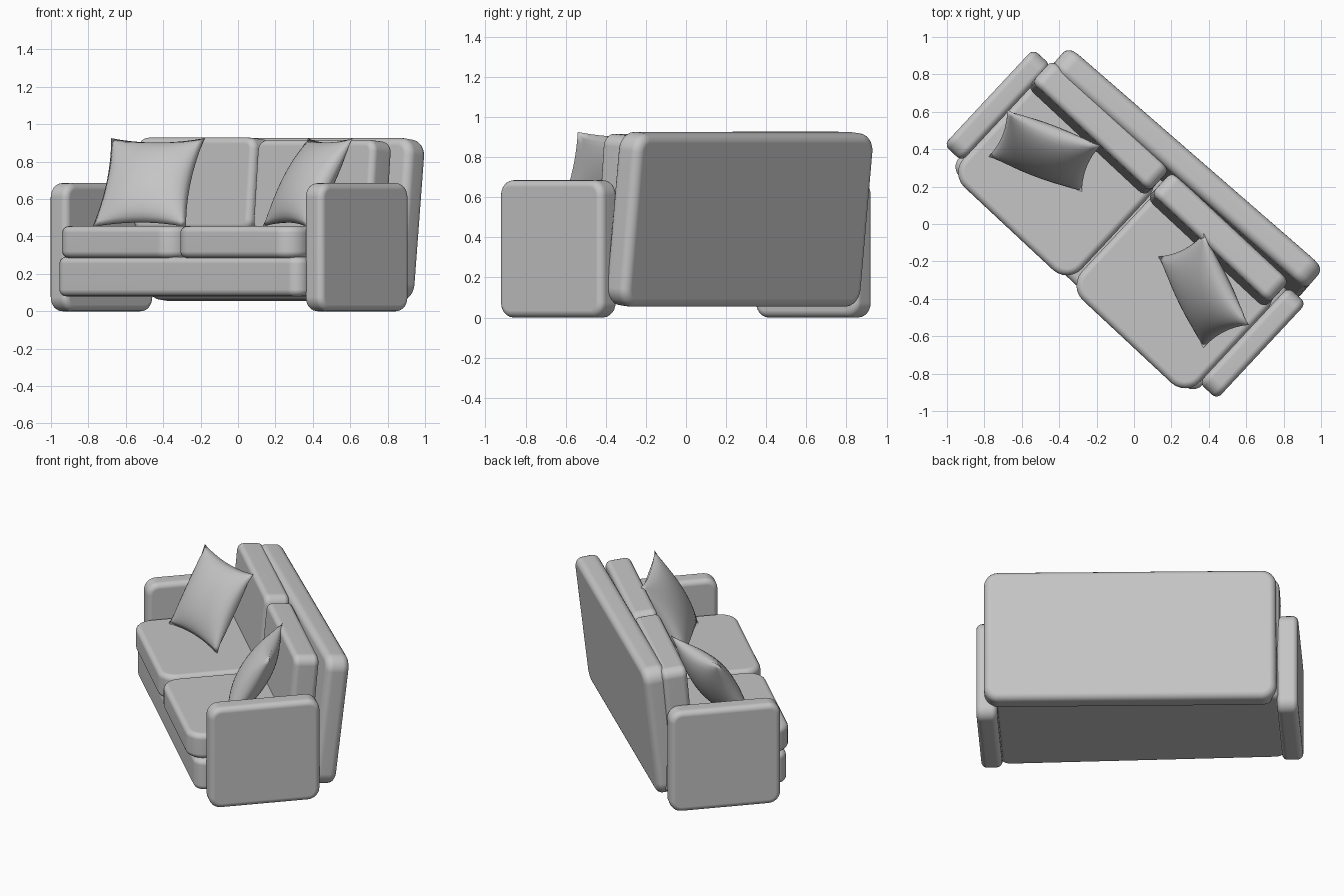
import bpy, bmesh, math
from mathutils import Vector, Matrix

if "Cube" in bpy.data.objects:
    bpy.data.objects.remove(bpy.data.objects["Cube"])

YAW = math.radians(-43)          # the sofa stands diagonally in the frame

fabric = bpy.data.materials.new("grey_fabric")
fabric.diffuse_color = (0.56, 0.56, 0.56, 1)
fabric.use_nodes = True
fabric.node_tree.nodes["Principled BSDF"].inputs["Base Color"].default_value = fabric.diffuse_color


def finish(name, bm, matrix):
    bmesh.ops.recalc_face_normals(bm, faces=bm.faces)
    mesh = bpy.data.meshes.new(name)
    bm.to_mesh(mesh)
    bm.free()
    mesh.materials.append(fabric)
    mesh.shade_smooth()
    ob = bpy.data.objects.new(name, mesh)
    ob.matrix_world = matrix
    bpy.context.collection.objects.link(ob)
    return ob


def soft_box(name, a, b, z, size, axis, corner, edge, tilt=0.0, yaw=YAW):
    """Padded block: big corner radius around one axis, small radius on the two caps.
    a = along the sofa, b = towards its back."""
    bm = bmesh.new()
    bmesh.ops.create_cube(bm, size=1)
    bmesh.ops.scale(bm, vec=size, verts=bm.verts)
    along = [e for e in bm.edges
             if abs(e.verts[0].co[axis] - e.verts[1].co[axis]) > 1e-4]
    bmesh.ops.bevel(bm, geom=along, offset=corner, segments=6,
                    affect='EDGES', profile=0.5)
    caps = [e for e in bm.edges
            if abs(e.verts[0].co[axis] - e.verts[1].co[axis]) < 1e-4]
    bmesh.ops.bevel(bm, geom=caps, offset=edge, segments=5,
                    affect='EDGES', profile=0.5)
    turn = Matrix.Rotation(yaw, 4, 'Z')
    place = Matrix.Translation(turn @ Vector((a, b, z)))
    ob = finish(name, bm, place @ turn @ Matrix.Rotation(-math.radians(tilt), 4, 'X'))
    ob.modifiers.new("flat_faces", 'WEIGHTED_NORMAL')
    return ob


def pillow(name, centre, across, up, thick=0.095, n=20):
    """Square pillow with pointed corners, given its two edge vectors."""
    bm = bmesh.new()
    bmesh.ops.create_grid(bm, x_segments=n, y_segments=n, size=1)
    back = bmesh.ops.duplicate(bm, geom=bm.verts[:] + bm.edges[:] + bm.faces[:])["geom"]
    back_verts = {g for g in back if isinstance(g, bmesh.types.BMVert)}
    for v in bm.verts:
        u, w = v.co.x, v.co.y
        puff = max(0.0, (1 - u * u) * (1 - w * w)) ** 0.6 * thick
        v.co = (0.5 * u * (1 - 0.10 * (1 - w * w) * u * u),
                0.5 * w * (1 - 0.10 * (1 - u * u) * w * w),
                -puff if v in back_verts else puff)
    bmesh.ops.remove_doubles(bm, verts=bm.verts, dist=1e-4)
    x, y = Vector(across), Vector(up)
    m = Matrix((x, y, x.cross(y).normalized())).transposed().to_4x4()
    bmesh.ops.transform(bm, matrix=m, verts=bm.verts)
    finish(name, bm, Matrix.Translation(centre))


# Base under the seats
soft_box("base", -0.035, -0.06, 0.185, (1.78, 0.78, 0.21), 2, 0.07, 0.035)

# Tall rear panel, leaning back and turned slightly from the rest
soft_box("back_panel", 0.017, 0.37, 0.49, (1.81, 0.15, 0.87), 1, 0.09, 0.045,
         tilt=6.5, yaw=math.radians(-41))

# Arms, standing on the floor
for side, a in (("left", -0.967), ("right", 0.898)):
    soft_box(side + "_arm", a, -0.033, 0.3425, (0.13, 0.70, 0.685), 0, 0.075, 0.035)

# Seat cushions and back cushions
for side, a, b, top in (("left", -0.473, -0.105, 0.675), ("right", 0.402, -0.115, 0.663)):
    soft_box(side + "_seat", a, b, 0.37, (0.865, 0.74, 0.17), 2, 0.11, 0.035)
    soft_box(side + "_back_cushion", a - 0.015, 0.245, top, (0.86, 0.16, 0.50),
             1, 0.06, 0.035, tilt=5)

# Loose pillows leaning in the corners
pillow("left_pillow", (-0.478, 0.39, 0.688), (0.50, -0.19, 0), (0.10, 0.25, 0.475))
pillow("right_pillow", (0.372, -0.357, 0.688), (0.24, -0.49, 0), (0.245, 0.125, 0.475))
